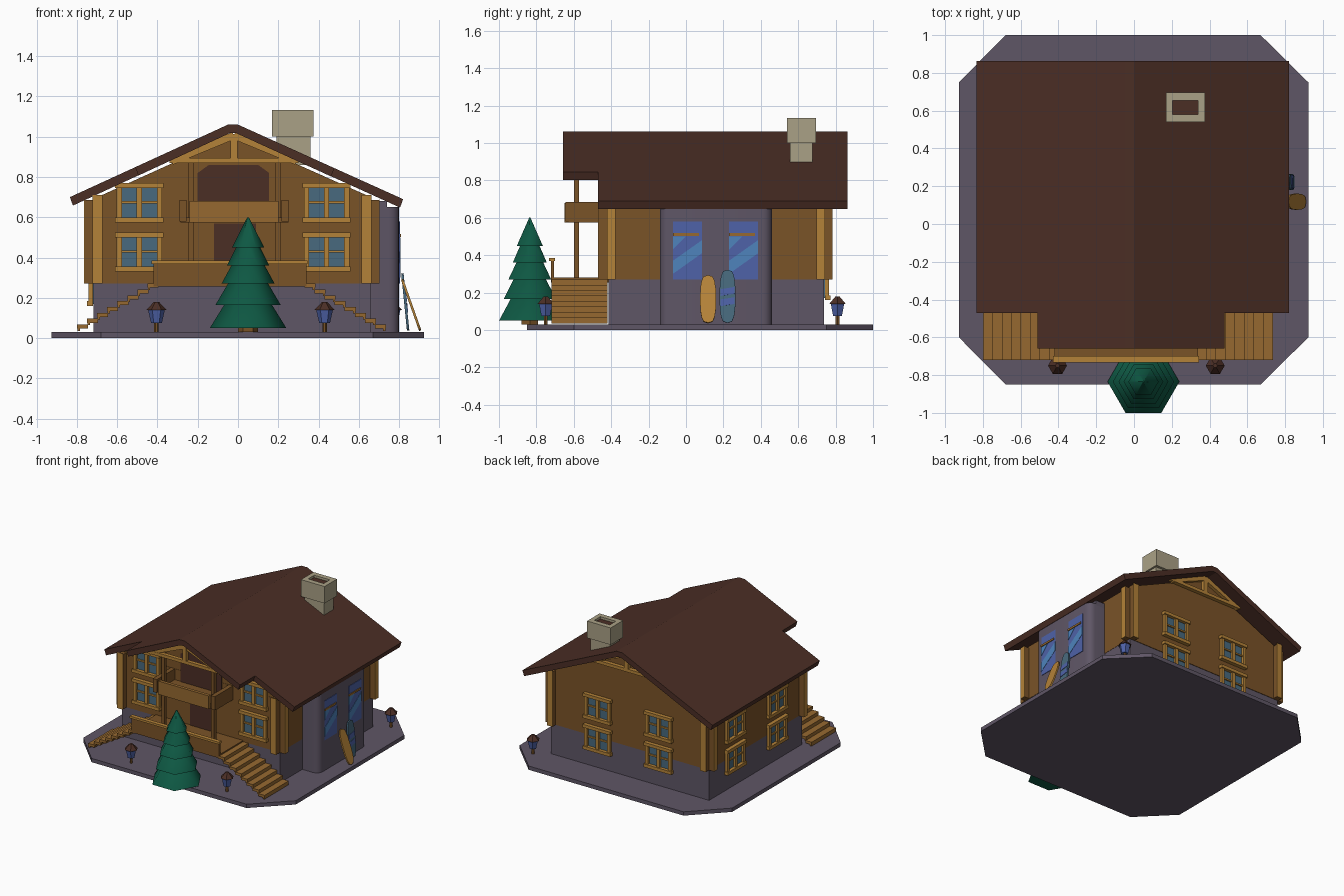
import bpy, bmesh, math
from mathutils import Matrix, Vector

if "Cube" in bpy.data.objects:
    bpy.data.objects.remove(bpy.data.objects["Cube"])


def material(name, rgb):
    m = bpy.data.materials.new(name)
    lin = [((c / 255 + 0.055) / 1.055) ** 2.4 for c in rgb]
    m.diffuse_color = (*lin, 1)
    m.use_nodes = True
    m.node_tree.nodes["Principled BSDF"].inputs["Base Color"].default_value = m.diffuse_color
    return m


WALL = material("wall wood", (122, 83, 39))
TRIM = material("light wood", (180, 130, 56))
STEP = material("step wood", (150, 105, 48))
ROOF = material("dark brown", (75, 46, 37))
STONE = material("grey stone", (95, 86, 102))
GREEN = material("fir green", (14, 88, 67))
CHIM = material("chimney stone", (170, 161, 134))
GLASS = material("grey blue glass", (72, 106, 126))
BLUE = material("blue glass", (78, 98, 168))
LIGHT = material("light blue", (78, 132, 188))


def finish(name, bm, mats, matrix=None):
    bmesh.ops.recalc_face_normals(bm, faces=bm.faces)
    me = bpy.data.meshes.new(name)
    bm.to_mesh(me)
    bm.free()
    for m in mats:
        me.materials.append(m)
    ob = bpy.data.objects.new(name, me)
    bpy.context.collection.objects.link(ob)
    if matrix:
        ob.matrix_world = matrix
    return ob


def boxes(name, items, matrix=None):
    """items: (x0, x1, y0, y1, z0, z1, material)"""
    bm, mats = bmesh.new(), []
    for x0, x1, y0, y1, z0, z1, mat in items:
        if mat not in mats:
            mats.append(mat)
        t = Matrix.Translation(((x0 + x1) / 2, (y0 + y1) / 2, (z0 + z1) / 2)) @ \
            Matrix.Diagonal((x1 - x0, y1 - y0, z1 - z0, 1))
        vs = bmesh.ops.create_cube(bm, size=1, matrix=t)["verts"]
        for f in {f for v in vs for f in v.link_faces}:
            f.material_index = mats.index(mat)
    return finish(name, bm, mats, matrix)


def prism(name, pts, axis, a, b, mat, matrix=None):
    """Extrude a 2D outline along an axis from a to b."""
    put = {"x": lambda u, v, t: (t, u, v), "y": lambda u, v, t: (u, t, v),
           "z": lambda u, v, t: (u, v, t)}[axis]
    bm = bmesh.new()
    lo = [bm.verts.new(put(u, v, a)) for u, v in pts]
    hi = [bm.verts.new(put(u, v, b)) for u, v in pts]
    bm.faces.new(lo)
    bm.faces.new(hi)
    for i in range(len(pts)):
        j = (i + 1) % len(pts)
        bm.faces.new((lo[i], lo[j], hi[j], hi[i]))
    return finish(name, bm, [mat], matrix)


def cone(name, x, y, z0, z1, r0, r1, mat, n=6):
    bm = bmesh.new()
    bmesh.ops.create_cone(bm, cap_ends=True, segments=n, radius1=r0, radius2=r1, depth=z1 - z0,
                          matrix=Matrix.Translation((x, y, (z0 + z1) / 2)) @ Matrix.Rotation(math.pi / 2, 4, "Z"))
    return finish(name, bm, [mat])


def smooth(ob, angle):
    bpy.ops.object.select_all(action="DESELECT")
    ob.select_set(True)
    bpy.context.view_layer.objects.active = ob
    bpy.ops.object.shade_smooth_by_angle(angle=math.radians(angle))


# ground slab
prism("ground_slab", [(-.68, -.85), (.67, -.85), (.923, -.6), (.923, .75), (.67, 1), (-.68, 1),
                      (-.927, .75), (-.927, -.6)], "z", 0, .03, STONE)

# stone footing and gabled wooden house body
boxes("stone_footing", [(-.718, .658, -.415, .738, .03, .28, STONE)])
prism("wood_walls", [(-.72, .27), (.66, .27), (.66, .70), (-.025, 1.005), (-.72, .69)], "y", -.42, .742, WALL)

# crossed wall ends at the corners, with light end boards
ends = []
for y in (-.422, .697):
    ends.append((-.76, .70, y, y + .045, .27, .685, WALL))
    for x in (-.764, .70):
        ends.append((x, x + .004, y, y + .045, .27, .688, TRIM))
for x in (-.72, .615):
    ends.append((x, x + .045, -.467, .78, .27, .70, WALL))
    for y in (-.471, .78):
        ends.append((x - .002, x + .047, y, y + .004, .27, .71, TRIM))
boxes("corner_wall_ends", ends)


# roof: main gable and forward gable over the balcony
def roof_z(x):
    if x < -.05:
        return .70 + (x + .835) * .36 / .785
    return 1.06 if x <= 0 else 1.06 - x * .37 / .82


def roof(name, x0, x1, y0, y1):
    xs = [x0, -.05, 0, x1]
    top = [(x, roof_z(x)) for x in xs]
    under = [(x + d, roof_z(x) - .042) for x, d in zip(xs, (.015, .01, -.01, -.015))]
    prism(name, top + under[::-1], "y", y0, y1, ROOF)


roof("main_roof", -.835, .82, -.47, .863)
roof("porch_roof", -.51, .478, -.658, -.465)


# gable trusses
def beam(name, p, q, w, y0, y1, mat=TRIM):
    p, q = Vector(p), Vector(q)
    d = (q - p).normalized() * w / 2
    n = Vector((-d.y, d.x))
    prism(name, [p + n, p - n, q - n, q + n], "y", y0, y1, mat)


for tag, y in (("front", -.64), ("back", .745)):
    beam(tag + "_tie_beam", (-.34, .882), (.30, .882), .025, y, y + .03)
    beam(tag + "_king_post", (-.02, .88), (-.02, 1.013), .034, y, y + .03)
    for s in (-1, 1):
        beam(tag + "_rafter", (-.02 + s * .31, .878), (-.02, 1.006), .036, y + .002, y + .028)

# chimney with hollow cap
boxes("chimney_shaft", [(.19, .36, .555, .675, .86, 1.01, CHIM)])
boxes("chimney_cap", [(.17, .375, .54, .58, 1.0, 1.133, CHIM), (.17, .375, .655, .695, 1.0, 1.133, CHIM),
                      (.17, .205, .58, .655, 1.0, 1.133, CHIM), (.34, .375, .58, .655, 1.0, 1.133, CHIM),
                      (.205, .34, .58, .655, 1.0, 1.115, ROOF)])


# paned windows, built facing -y and turned to each wall
def window(name, x, y, z, turn):
    parts = [(-.105, .105, -.004, .01, .01, .185, GLASS),
             (-.12, .12, -.03, 0, .17, .195, TRIM), (-.12, .12, -.03, 0, 0, .025, TRIM),
             (-.105, .105, -.014, 0, .094, .106, TRIM)]
    for c in (-.1, 0, .1):
        parts.append((c - .013, c + .013, -.022, 0, .01, .18, TRIM))
    boxes(name, parts, Matrix.Translation((x, y, z)) @ Matrix.Rotation(turn, 4, "Z"))


for z in (.33, .575):
    for x in (-.49, .44):
        window("front_window", x, -.422, z, 0)
    for x in (-.29, .24):
        window("back_window", x, .742, z - .17, math.pi)
    for y in (-.09, .43):
        window("left_window", -.72, y, z - .17, -math.pi / 2)

# stone bay on the right side, with rounded upright corners and tall windows
arc = [(.05 * math.sin(k * math.pi / 8), .05 * (1 - math.cos(k * math.pi / 8))) for k in range(5)]
side = [(.75 + u, -.14 + v) for u, v in arc]
smooth(prism("stone_bay", [(.6, -.14)] + side + [(x, .32 - y) for x, y in side[::-1]] + [(.6, .46)],
             "z", .02, .65, STONE), 40)
boxes("bay_top", [(.6, .74, -.14, .46, .64, .68, STONE)])
for y in (-.07, .23):
    boxes("bay_window", [(.798, .804, y, y + .155, .27, .58, BLUE)])
    prism("bay_glint", [(y, .30), (y, .37), (y + .155, .48), (y + .155, .41)], "x", .803, .806, LIGHT)
    prism("bay_glint_small", [(y, .43), (y, .50), (y + .07, .50)], "x", .803, .806, LIGHT)
    boxes("bay_bar", [(.803, .81, y, y + .14, .503, .518, STEP)])

# doors
prism("upper_door", [(-.20, .60), (.155, .60), (.155, .82), (.10, .86), (-.145, .86), (-.20, .82)],
      "y", -.427, -.42, ROOF)
boxes("lower_door", [(-.12, .09, -.427, -.42, .28, .57, ROOF)])

# balcony and its posts
boxes("balcony", [(-.285, .25, -.63, -.42, .575, .60, WALL), (-.24, .20, -.65, -.625, .575, .68, STEP),
                  (-.29, -.255, -.645, -.42, .58, .685, WALL), (.215, .25, -.645, -.42, .58, .685, WALL)])
boxes("balcony_posts", [(x, x + .028, -.60, -.572, .27, .885, WALL) for x in (-.248, .185)])

# front deck with railing
boxes("deck", [(-.42, .34, -.72, -.41, .255, .28, WALL), (-.42, .34, -.722, -.705, .255, .37, WALL),
               (-.43, .345, -.732, -.70, .368, .385, TRIM)])

# stairs on both sides of the deck
for name, x0, s in (("left_stairs", -.80, 1), ("right_stairs", .735, -1)):
    steps = []
    for i in range(8):
        a, z = x0 + s * i * .05, .047 + i * .029
        b, c = a + s * .055, a + s * .016
        steps.append((min(a, b), max(a, b), -.72, -.42, z, z + .02, STEP))
        steps.append((min(a, c) + .002, max(a, c) - .002, -.72, -.42, z - .012, z, STEP))
    boxes(name, steps)

# fir tree
cone("tree_trunk", .05, -.835, .03, .10, .05, .05, WALL)
for z, h, r in ((.05, .19, .19), (.165, .17, .162), (.27, .15, .132), (.36, .13, .105), (.45, .15, .08)):
    smooth(cone("tree_tier", .05, -.835, z, z + h, r, .004 if z > .44 else r * .38, GREEN), 65)

# lanterns
for x, y in ((-.405, -.75), (.43, -.75), (.765, .81)):
    cone("lantern_post", x, y, .03, .08, .011, .011, WALL)
    cone("lantern_glass", x, y, .075, .142, .027, .042, BLUE)
    cone("lantern_cap", x, y, .14, .18, .05, .012, ROOF)

# snowboards leaning on the bay
for name, y, h, foot, lean, mat in (("orange_board", .118, .135, .905, -.34, TRIM),
                                    ("teal_board", .222, .143, .845, -.10, GLASS)):
    place = Matrix.Translation((foot, y, .037)) @ Matrix.Rotation(lean, 4, "Y")
    outline = []
    for k in range(16):
        c, s = math.cos(k * math.pi / 8), math.sin(k * math.pi / 8)
        outline.append((.043 * math.copysign(abs(c) ** .6, c), h + h * math.copysign(abs(s) ** .8, s)))
    prism(name, outline, "x", -.006, .006, mat, place)
    if mat == GLASS:
        for z in (.09, .145):
            prism("board_stripe", [(-.038, z), (.038, z + .012), (.038, z + .048), (-.038, z + .036)],
                  "x", .004, .009, BLUE, place)
